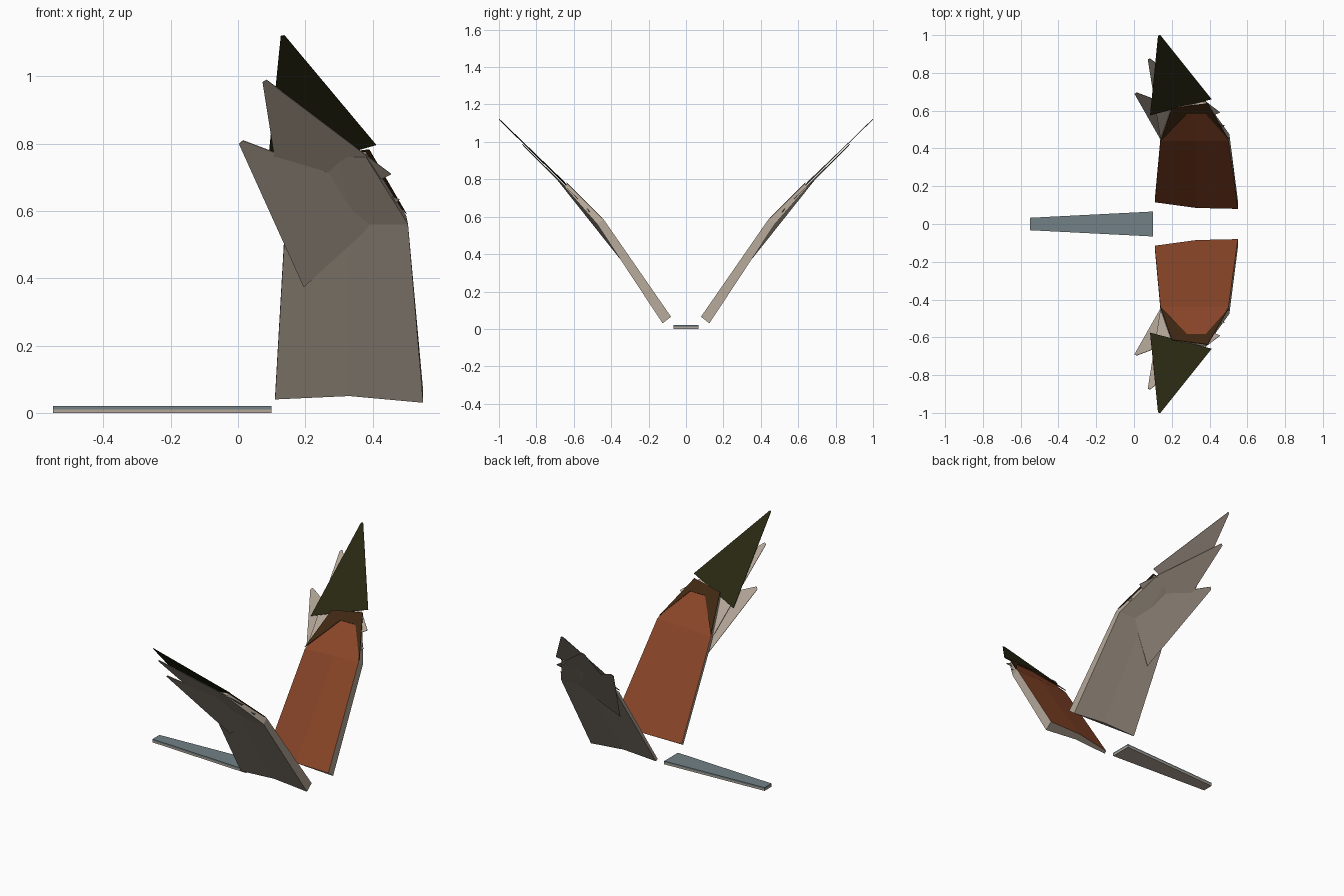
import bpy
from mathutils import Vector

cube = bpy.data.objects.get("Cube")
if cube:
    bpy.data.objects.remove(cube)


def material(name, rgb):
    m = bpy.data.materials.new(name)
    m.use_nodes = True
    m.diffuse_color = (*rgb, 1)
    m.node_tree.nodes["Principled BSDF"].inputs["Base Color"].default_value = (*rgb, 1)
    return m


beige = material("pale_beige", (0.45, 0.38, 0.31))
brown = material("rust_brown", (0.25, 0.06, 0.021))
umber = material("dark_umber", (0.05, 0.02, 0.006))
olive = material("black_olive", (0.022, 0.021, 0.006))
slate = material("blue_grey", (0.17, 0.22, 0.24))


def make(name, verts, faces, mats, slots, side=1):
    """Create a mesh; side -1 mirrors it across the centre line."""
    mesh = bpy.data.meshes.new(name)
    if side < 0:
        faces = [f[::-1] for f in faces]
    mesh.from_pydata([(x, y * side, z) for x, y, z in verts], [], faces)
    for m in mats:
        mesh.materials.append(m)
    for poly, slot in zip(mesh.polygons, slots):
        poly.material_index = slot
    ob = bpy.data.objects.new(name, mesh)
    bpy.context.collection.objects.link(ob)
    return ob


def plate(name, outline, offset, top, under, side=1):
    """Thin panel: the outline is the upper face, counter-clockwise from above."""
    n = len(outline)
    lower = [Vector(p) + Vector(offset) for p in outline]
    faces = [list(range(n)), list(range(2 * n - 1, n - 1, -1))]
    faces += [[i, i + n, (i + 1) % n + n, (i + 1) % n] for i in range(n)]
    return make(name, list(outline) + lower, faces, [top, under],
                [0] + [1] * (n + 1), side)


def wing(name, side):
    """Two-section slab: three chord points at each of three stations."""
    top = [(.11, .115, .05), (.33, .085, .065), (.55, .08, .065),
           (.14, .44, .57), (.33, .44, .58), (.5, .44, .585),
           (.2, .61, .75), (.3, .63, .77), (.38, .635, .775)]
    under = [(.11, .13, .04), (.33, .125, .05), (.55, .125, .03),
             (.14, .455, .555), (.33, .475, .56), (.505, .475, .56),
             (.2, .62, .74), (.3, .645, .76), (.38, .65, .76)]
    faces, slots = [], []
    for row in (0, 3):
        for c in (0, 1):
            a = row + c
            quad = [a, a + 1, a + 4, a + 3]
            faces += [quad, [i + 9 for i in quad[::-1]]]
            slots += [0, 1]
    # Rim around the slab
    rim = [0, 1, 2, 5, 8, 7, 6, 3]
    for a, b in zip(rim, rim[1:] + rim[:1]):
        faces.append([a, a + 9, b + 9, b])
        slots.append(1)
    make(name, top + under, faces, [brown, beige], slots, side)


for label, side in (("back", 1), ("front", -1)):
    wing(label + "_wing", side)
    # Dark covert border over the wing tip
    border = [(.14, .44), (.28, .585), (.38, .585), (.5, .45), (.39, .64), (.2, .615)]
    plate(label + "_wing_tip_border", [(x, y - .003, y + .143) for x, y in border],
          (0, .003, -.003), umber, umber, side)
    # Fanned feathers, from the outermost inwards
    drop = (0, .002, -.002)
    plate(label + "_outer_feather",
          [(.085, .575, .705), (.41, .66, .797), (.138, 1.0, 1.122), (.127, .995, 1.12)],
          drop, olive, beige if side > 0 else olive, side)
    plate(label + "_middle_feather",
          [(.14, .45, .56), (.455, .59, .71), (.085, .875, .99), (.073, .87, .983)],
          drop, beige, beige, side)
    plate(label + "_inner_feather",
          [(.195, .35, .375), (.48, .52, .635), (.015, .695, .81), (.003, .688, .8)],
          drop, beige, beige, side)

# Tapered flat tail
plate("tail", [(-.55, -.033, .02), (.1, -.066, .02), (.1, .066, .02), (-.55, .033, .02)],
      (0, 0, -.01), slate, slate)
plate("tail_underside",
      [(-.55, -.033, .01), (.1, -.066, .01), (.1, .066, .01), (-.55, .033, .01)],
      (0, 0, -.01), slate, beige)
